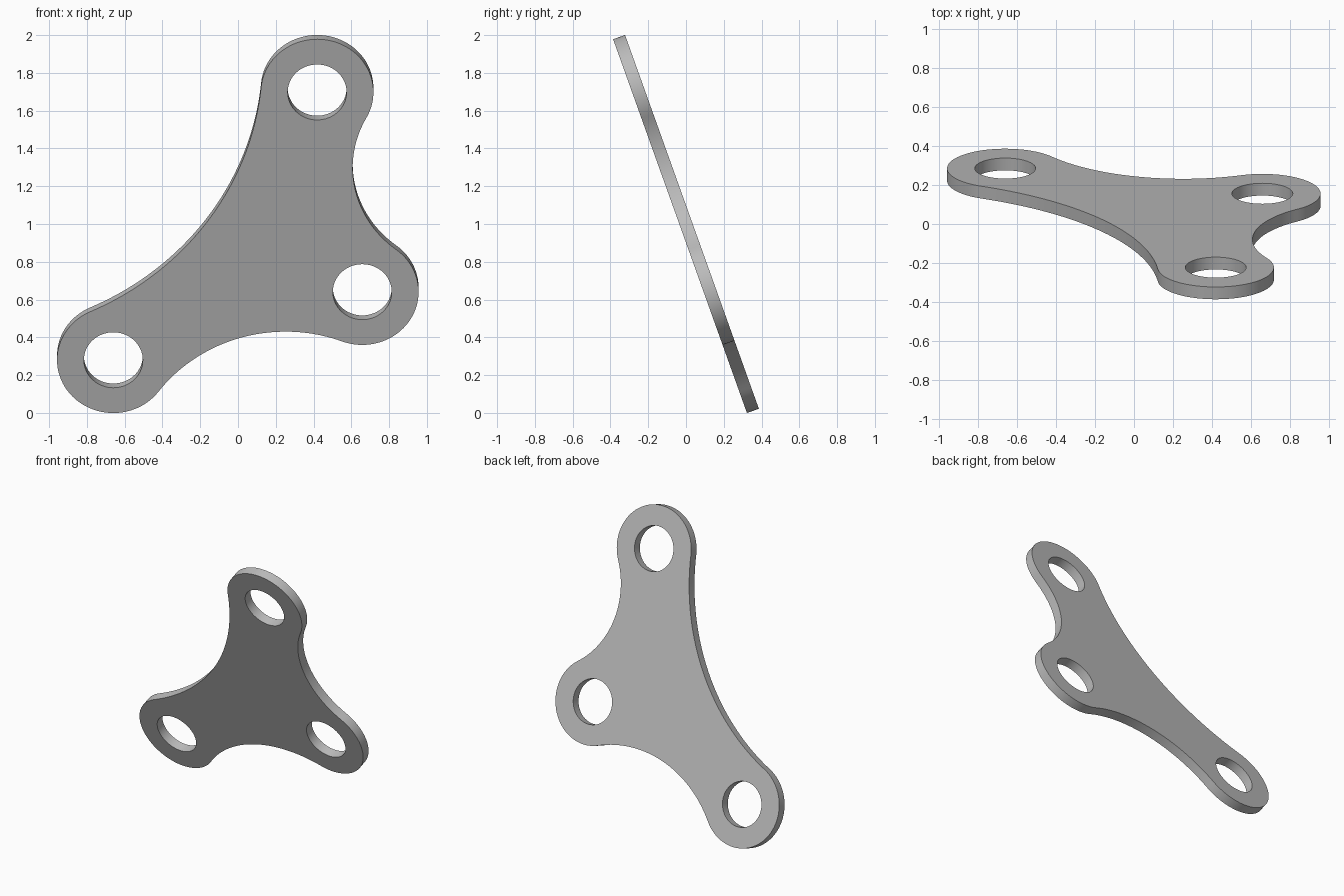
import bpy, bmesh, math
from mathutils import Vector

cube = bpy.data.objects.get("Cube")
if cube:
    bpy.data.objects.remove(cube, do_unlink=True)

TAU = 2 * math.pi
LOBE_R, HOLE_R, THICK, TILT = 0.298, 0.156, 0.067, 19.7
# Lobe centres in the plate's plane, counter-clockwise, and the waist radius after each
lobes = [Vector(p) for p in ((-0.66, -0.753), (0.658, -0.37), (0.419, 0.753))]
waists = [0.84, 0.576, 1.55]


def angle(v):
    return math.atan2(v.y, v.x)


def arc(centre, radius, start, sweep, steps):
    return [centre + radius * Vector((math.cos(start + sweep * i / steps),
                                      math.sin(start + sweep * i / steps)))
            for i in range(steps)]


def waist_centre(a, b, radius):
    """Centre of the circle tangent to both lobes, outside the edge a-b."""
    d = b - a
    out = Vector((d.y, -d.x)).normalized()
    return (a + b) / 2 + out * math.sqrt((radius + LOBE_R) ** 2 - d.length_squared / 4)


# Outline: rounded lobes joined by tangent concave waists
centres = [waist_centre(lobes[i], lobes[(i + 1) % 3], waists[i]) for i in range(3)]
outline = []
for i, p in enumerate(lobes):
    c, nxt = centres[i], lobes[(i + 1) % 3]
    start = angle(centres[i - 1] - p)
    outline += arc(p, LOBE_R, start, (angle(c - p) - start) % TAU, 48)
    start = angle(p - c)
    outline += arc(c, waists[i], start, -((start - angle(nxt - c)) % TAU), 40)

loops = [outline] + [arc(p, HOLE_R, 0, TAU, 64) for p in lobes]

# Filled profile with three holes, given thickness
curve = bpy.data.curves.new("bracket_plate", "CURVE")
curve.dimensions = "2D"
curve.fill_mode = "BOTH"
curve.extrude = THICK / 2
for loop in loops:
    spline = curve.splines.new("POLY")
    spline.points.add(len(loop) - 1)
    for point, co in zip(spline.points, loop):
        point.co = (co.x, co.y, 0, 1)
    spline.use_cyclic_u = True

plate = bpy.data.objects.new("bracket_plate", curve)
bpy.context.collection.objects.link(plate)
bpy.ops.object.select_all(action="DESELECT")
plate.select_set(True)
bpy.context.view_layer.objects.active = plate
bpy.ops.object.convert(target="MESH")
plate = bpy.context.view_layer.objects.active

# Weld the rims and smooth the curved walls
bm = bmesh.new()
bm.from_mesh(plate.data)
bmesh.ops.remove_doubles(bm, verts=bm.verts, dist=0.0001)
bmesh.ops.recalc_face_normals(bm, faces=bm.faces)
bm.to_mesh(plate.data)
bm.free()
bpy.ops.object.shade_smooth_by_angle(angle=math.radians(30))

# Lean the top towards the front
plate.rotation_euler.x = math.radians(90 + TILT)
plate.location.z = 1

# Plain grey finish
grey = bpy.data.materials.new("plain_grey")
grey.use_nodes = True
colour = (0.5, 0.5, 0.5, 1)
grey.diffuse_color = colour
grey.node_tree.nodes["Principled BSDF"].inputs["Base Color"].default_value = colour
plate.data.materials.clear()
plate.data.materials.append(grey)
